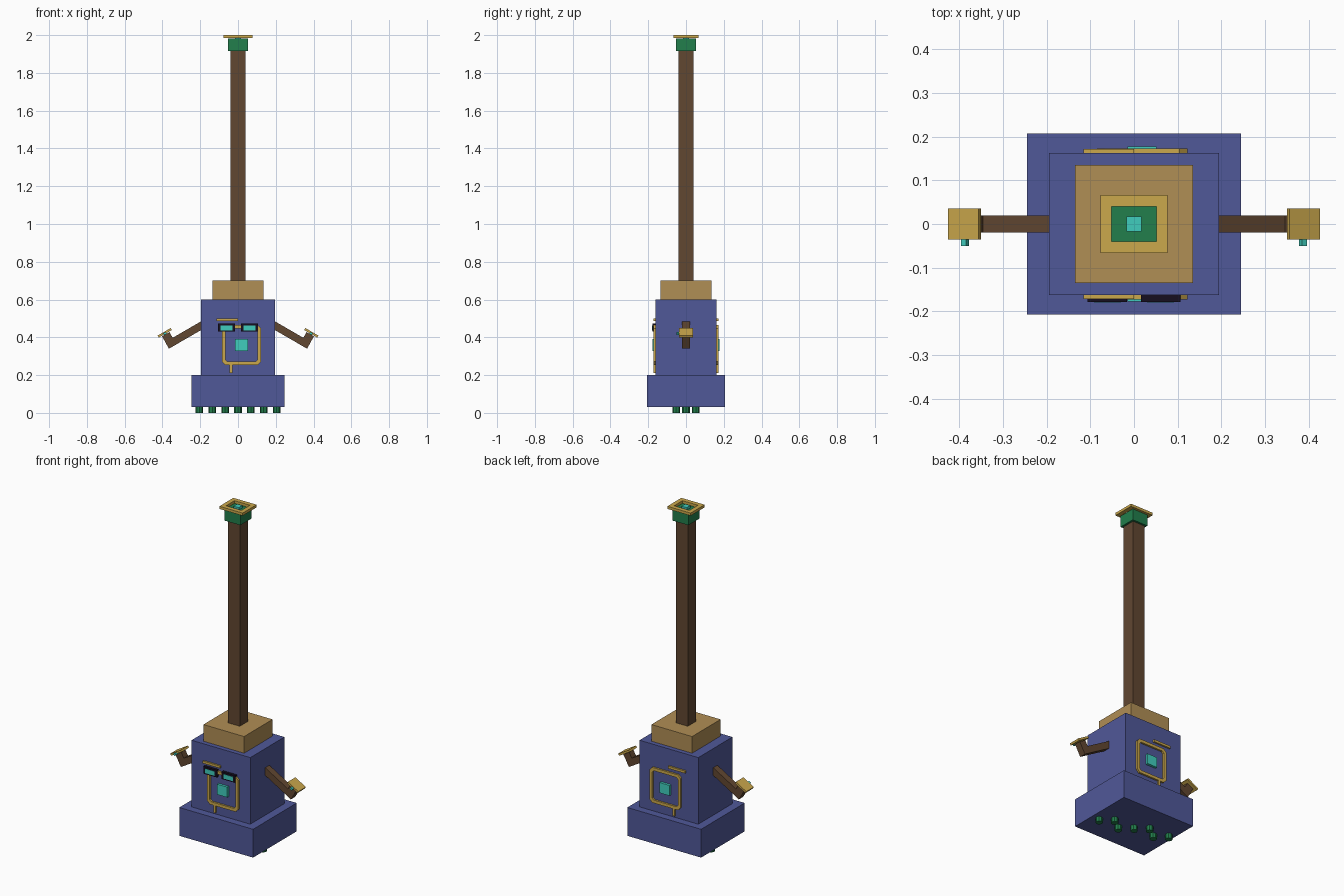
import bpy, bmesh, math

cube = bpy.data.objects.get("Cube")
if cube:
    bpy.data.objects.remove(cube, do_unlink=True)


def material(name, rgb):
    lin = [(c / 255 / 12.92) if c < 11 else ((c / 255 + 0.055) / 1.055) ** 2.4 for c in rgb]
    m = bpy.data.materials.new(name)
    m.use_nodes = True
    m.diffuse_color = (*lin, 1)
    m.node_tree.nodes["Principled BSDF"].inputs["Base Color"].default_value = (*lin, 1)
    return m


BLUE = material("blue", (80, 88, 153))
TAN = material("tan", (176, 142, 85))
BROWN = material("brown", (97, 71, 49))
GOLD = material("gold", (203, 168, 76))
GREEN = material("green", (34, 126, 76))
TEAL = material("teal", (64, 206, 190))
BLACK = material("black", (22, 14, 32))


def finish(bm, name, mat):
    bmesh.ops.recalc_face_normals(bm, faces=bm.faces)
    me = bpy.data.meshes.new(name)
    bm.to_mesh(me)
    bm.free()
    me.materials.append(mat)
    ob = bpy.data.objects.new(name, me)
    bpy.context.collection.objects.link(ob)
    return ob


def box(name, mat, x, y, z, tilt=0.0):
    """Box from (min, max) ranges, optionally tilted about its own y axis."""
    bm = bmesh.new()
    bmesh.ops.create_cube(bm, size=1)
    for v in bm.verts:
        v.co = [c * (r[1] - r[0]) for c, r in zip(v.co, (x, y, z))]
    ob = finish(bm, name, mat)
    ob.location = [sum(r) / 2 for r in (x, y, z)]
    ob.rotation_euler.y = tilt
    return ob


def ring(name, mat, size, width, depth, chamfer):
    """Flat rectangular ring in the xy plane with cut corners, centred on its origin."""
    bm = bmesh.new()

    def loop(hx, hy, c, z):
        pts = [(hx, hy - c), (hx - c, hy), (c - hx, hy), (-hx, hy - c),
               (-hx, c - hy), (c - hx, -hy), (hx - c, -hy), (hx, c - hy)]
        return [bm.verts.new((px, py, z)) for px, py in pts]

    hx, hy = size[0] / 2, size[1] / 2
    ci = chamfer * 0.6
    loops = [loop(hx, hy, chamfer, -depth / 2), loop(hx, hy, chamfer, depth / 2),
             loop(hx - width, hy - width, ci, depth / 2),
             loop(hx - width, hy - width, ci, -depth / 2)]
    for i in range(4):
        a, b = loops[i], loops[(i + 1) % 4]
        for k in range(8):
            n = (k + 1) % 8
            bm.faces.new((a[k], a[n], b[n], b[k]))
    return finish(bm, name, mat)


# Stacked body
box("base", BLUE, (-.245, .245), (-.207, .207), (.03, .2))
box("body", BLUE, (-.195, .195), (-.162, .162), (.2, .6))
box("shoulder_block", TAN, (-.135, .135), (-.135, .135), (.6, .7))
box("pole", BROWN, (-.04, .04), (-.04, .04), (.7, 1.92))

# Pole cap with a gold rim and a jewel
box("cap", GREEN, (-.052, .052), (-.052, .052), (1.915, 1.983))
rim = ring("cap_rim", GOLD, (.154, .132), .026, .016, .001)
rim.location.z = 1.992
box("cap_jewel", TEAL, (-.017, .017), (-.017, .017), (1.975, 1.998))

# Feet in a zigzag row
for i, y in enumerate((.052, 0, .052, 0, -.052, 0, -.052)):
    bm = bmesh.new()
    bmesh.ops.create_cone(bm, cap_ends=True, segments=8, radius1=.02, radius2=.02, depth=.035)
    foot = finish(bm, f"foot_{i + 1}", GREEN)
    foot.location = ((i - 3) * .068, y, .0175)

# Arms with forearms and gold hand plates
T = math.radians(30)


def arm_box(name, mat, s, cx, cz, length, y, height):
    box(name, mat, (s * cx - length / 2, s * cx + length / 2), y,
        (cz - height / 2, cz + height / 2), s * T)


for side, s in (("left", 1), ("right", -1)):
    arm_box(side + "_arm", BROWN, s, .2725, .417, .238, (-.02, .02), .04)
    arm_box(side + "_forearm", BROWN, s, .364, .384, .045, (-.02, .02), .075)
    arm_box(side + "_hand_plate", GOLD, s, .388, .424, .08, (-.036, .036), .012)
    arm_box(side + "_hand_gem", TEAL, s, .387, .420, .014, (-.05, -.02), .012)

# Matching gold panels on front and back
for side, s in (("front", -1), ("back", 1)):
    def depth(a, b):
        return tuple(sorted((s * a, s * b)))

    frame = ring(side + "_frame", GOLD, (.207, .212), .018, .012, .018)
    frame.rotation_euler.x = math.pi / 2
    frame.location = (.0185, s * .167, .36)
    box(side + "_upper_bar", GOLD, (-.115, 0), depth(.16, .172), (.487, .501))
    box(side + "_lower_stub", GOLD, (-.044, -.03), depth(.16, .172), (.21, .258))
    box(side + "_gem", TEAL, (-.015, .052), depth(.16, .177), (.328, .39))

# Goggles on the front
for side, s in (("left", 1), ("right", -1)):
    box(side + "_goggle", BLACK, (s * .061 - .045, s * .061 + .045), (-.178, -.16), (.43, .474))
    box(side + "_lens", TEAL, (s * .061 - .031, s * .061 + .031), (-.18, -.175), (.437, .463))
